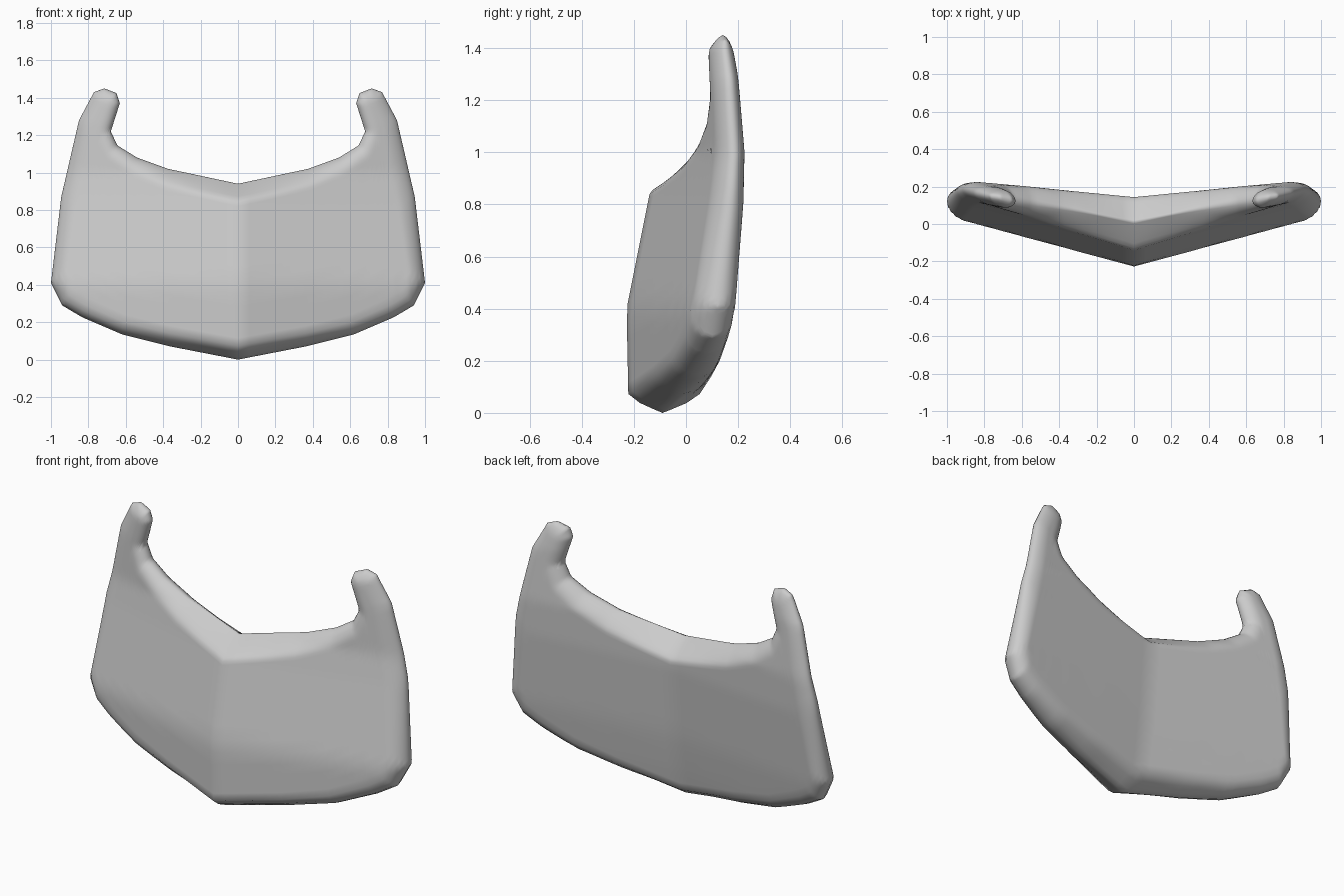
import bpy, bmesh
from mathutils import Vector

if "Cube" in bpy.data.objects:
    bpy.data.objects.remove(bpy.data.objects["Cube"])

# Columns of the half plate in front view (x, z), centre to side, each bottom to top
COLUMNS = [
    [(0, 0), (0, .5), (0, .8), (0, .94)],
    [(.36, .07), (.37, .55), (.375, .88), (.375, 1.02)],
    [(.62, .135), (.58, .6), (.555, .95), (.54, 1.08)],
    [(.83, .225), (.76, .7), (.70, 1.03), (.645, 1.145)],
    [(.89, .26), (.83, .75), (.735, 1.13), (.68, 1.22)],
    [(.94, .29), (.86, .8), (.735, 1.22), (.632, 1.37)],
    [(.97, .35), (.90, .85), (.77, 1.25), (.65, 1.425)],
    [(.985, .38), (.925, .87), (.81, 1.27), (.715, 1.45)],
    [(1, .41), (.945, .87), (.85, 1.28), (.77, 1.43)],
]
# Front and back depth along the centre line, and rim width: (z, value)
FRONT = [(0, -.22), (.4, -.228), (.85, -.138), (1, -.112), (1.25, -.107), (1.4, -.10), (1.45, -.085)]
BACK = [(0, .04), (.2, .075), (.4, .105), (.8, .142), (1, .15), (1.3, .13), (1.45, .11)]
RIM = [(0, .06), (.3, .075), (.9, .095), (1.2, .08), (1.45, .075)]
STEP_U, STEP_V = 6, 10


def interp(table, z):
    for (z0, y0), (z1, y1) in zip(table, table[1:]):
        if z <= z1:
            return y0 + (y1 - y0) * (z - z0) / (z1 - z0)
    return table[-1][1]


cols = [[Vector(p) for p in c] for c in COLUMNS]
outline = [c[0] for c in cols] + cols[-1][1:] + [c[-1] for c in reversed(cols[:-1])]


def rim_distance(p):
    best = 9
    for a, b in zip(outline, outline[1:]):
        ab = b - a
        t = max(0, min(1, (p - a).dot(ab) / ab.length_squared))
        best = min(best, (a + ab * t - p).length)
    return best


def grid_point(i, j):
    u, v = min(i // STEP_U, len(cols) - 2), min(j // STEP_V, 2)
    fu, fv = i / STEP_U - u, j / STEP_V - v
    # Crowd the lines towards the rounded rims
    if v == 0:
        fv = fv ** 1.6
    if v == 2:
        fv = 1 - (1 - fv) ** 1.4
    if u == len(cols) - 2:
        fu = 1 - (1 - fu) ** 1.6
    low = cols[u][v].lerp(cols[u + 1][v], fu)
    high = cols[u][v + 1].lerp(cols[u + 1][v + 1], fu)
    return low.lerp(high, fv)


def fullness(p):
    # Thin chamfered rim at the centre, fuller round rim at the sides and horns
    s = min(1, rim_distance(p) / interp(RIM, p.y))
    side = max(0, min(1, (p.x - .2) / .5))
    return (1 - (1 - s) ** (1.2 + .8 * side)) ** (1 - .5 * side)


# Front and back skins that meet along the rounded rim
bm = bmesh.new()
nu, nv = STEP_U * (len(cols) - 1), STEP_V * 3
skins = ([], [])
for i in range(nu + 1):
    lines = ([], [])
    for j in range(nv + 1):
        p = grid_point(i, j)
        f = fullness(p)
        yf = interp(FRONT, p.y) + .27 * p.x
        yb = interp(BACK, p.y) + .09 * p.x
        mid = (yf + yb) / 2
        for line, y in zip(lines, (yf, yb)):
            line.append(bm.verts.new((p.x, mid + (y - mid) * f, p.y)))
    for skin, line in zip(skins, lines):
        skin.append(line)
for k, skin in enumerate(skins):
    for i in range(nu):
        for j in range(nv):
            quad = [skin[i][j], skin[i + 1][j], skin[i + 1][j + 1], skin[i][j + 1]]
            bm.faces.new(quad if k == 0 else quad[::-1])
bmesh.ops.remove_doubles(bm, verts=bm.verts, dist=.0005)

mesh = bpy.data.meshes.new("guard_plate")
bm.to_mesh(mesh)
bm.free()
plate = bpy.data.objects.new("guard_plate", mesh)
bpy.context.collection.objects.link(plate)
mesh.shade_smooth()

# Other half
mirror = plate.modifiers.new("mirror", 'MIRROR')
mirror.use_axis[0] = True
mirror.use_clip = True
mirror.merge_threshold = .001
